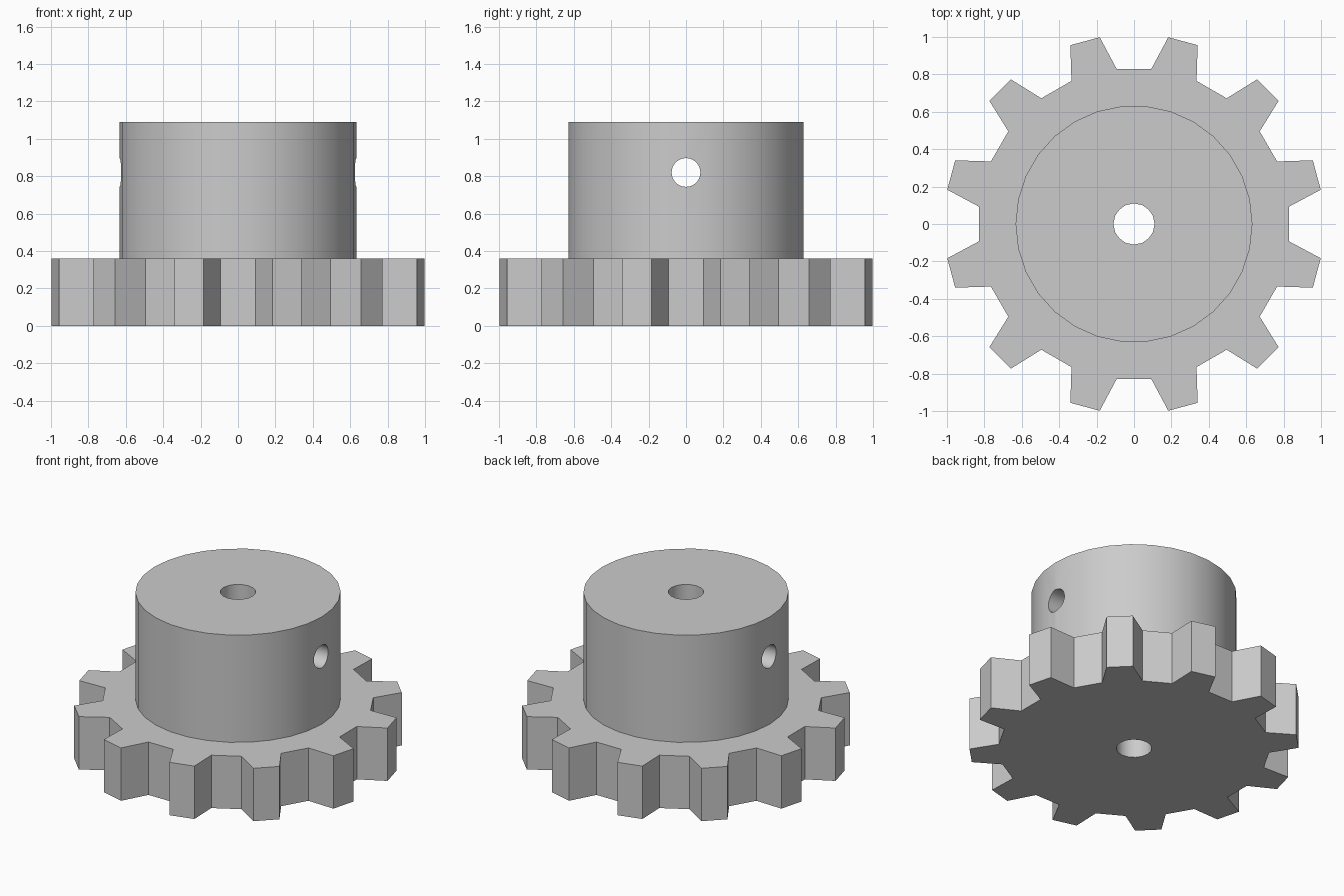
import bpy
import bmesh
from math import cos, sin, radians, pi
from mathutils import Matrix

TEETH = 12
GEAR_H, HUB_TOP = 0.36, 1.09
ROOT_R, TIP_R, HUB_R = 0.835, 1.015, 0.633

cube = bpy.data.objects.get("Cube")
if cube:
    bpy.data.objects.remove(cube, do_unlink=True)

# Single grey metal
metal = bpy.data.materials.new("grey_metal")
metal.use_nodes = True
grey = (0.6, 0.6, 0.6, 1)
metal.diffuse_color = grey
metal.node_tree.nodes["Principled BSDF"].inputs["Base Color"].default_value = grey


def prism(name, outline, z0, z1, turn=None):
    """Extrude a flat outline from z0 to z1, optionally transformed."""
    bm = bmesh.new()
    face = bm.faces.new([bm.verts.new((x, y, z0)) for x, y in outline])
    top = bmesh.ops.extrude_face_region(bm, geom=[face])["geom"]
    verts = [v for v in top if isinstance(v, bmesh.types.BMVert)]
    bmesh.ops.translate(bm, verts=verts, vec=(0, 0, z1 - z0))
    if turn:
        bm.transform(turn)
    bmesh.ops.recalc_face_normals(bm, faces=bm.faces)
    mesh = bpy.data.meshes.new(name)
    bm.to_mesh(mesh)
    bm.free()
    mesh.materials.append(metal)
    obj = bpy.data.objects.new(name, mesh)
    bpy.context.collection.objects.link(obj)
    return obj


def ring(radius, sides):
    return [(radius * cos(2 * pi * i / sides), radius * sin(2 * pi * i / sides))
            for i in range(sides)]


def combine(target, other, operation):
    """Apply a boolean and discard the helper object."""
    mod = target.modifiers.new(operation.title(), "BOOLEAN")
    mod.operation, mod.solver, mod.object = operation, "EXACT", other
    bpy.context.view_layer.objects.active = target
    bpy.ops.object.modifier_apply(modifier=mod.name)
    bpy.data.objects.remove(other, do_unlink=True)


# Toothed wheel: each tooth tapers from its root to its tip
outline = []
for k in range(TEETH):
    middle = 360 / TEETH * (k + 0.5)
    for radius, offset in ((ROOT_R, -8.6), (TIP_R, -4.6), (TIP_R, 4.6), (ROOT_R, 8.6)):
        a = radians(middle + offset)
        outline.append((radius * cos(a), radius * sin(a)))
gear = prism("gear_with_hub", outline, 0, GEAR_H)

# Hub, shaft bore and crosswise set-screw hole
combine(gear, prism("hub", ring(HUB_R, 30), GEAR_H / 2, HUB_TOP), "UNION")
combine(gear, prism("shaft_bore", ring(0.11, 16), -0.5, 1.5), "DIFFERENCE")
sideways = Matrix.Translation((0, 0, 0.82)) @ Matrix.Rotation(pi / 2, 4, "Y")
combine(gear, prism("screw_hole", ring(0.077, 24), -1, 1, sideways), "DIFFERENCE")

# Smooth round walls, sharp tooth edges
bpy.ops.object.select_all(action="DESELECT")
gear.select_set(True)
bpy.context.view_layer.objects.active = gear
bpy.ops.object.shade_smooth_by_angle(angle=radians(25))
